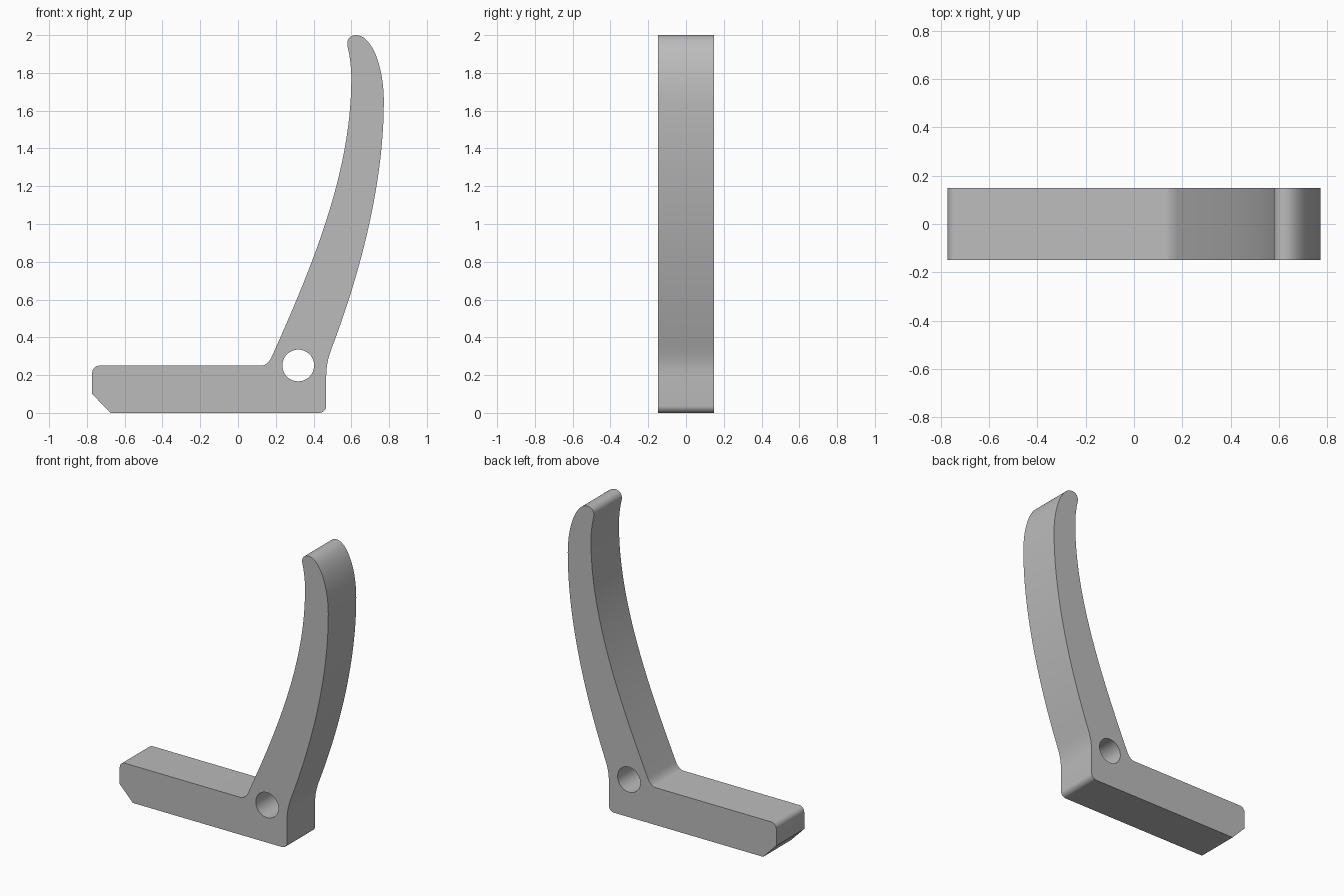
import bpy, bmesh, math
from mathutils import Vector
from mathutils.geometry import interpolate_bezier

cube = bpy.data.objects.get("Cube")
if cube:
    bpy.data.objects.remove(cube)

HALF_WIDTH = 0.148

# Flat grey material
grey = bpy.data.materials.new("plain_grey")
grey.use_nodes = True
colour = (0.5, 0.5, 0.5, 1)
grey.diffuse_color = colour
grey.node_tree.nodes["Principled BSDF"].inputs["Base Color"].default_value = colour


def bend(a, b, c, d, steps):
    """Points along a cubic curve in the side profile."""
    pts = [Vector((x, z, 0)) for x, z in (a, b, c, d)]
    return [(p.x, p.y) for p in interpolate_bezier(*pts, steps)]


def fillet(a, corner, d, steps=8):
    """Rounded corner between two tangent points."""
    k = 0.55
    b, c = [tuple(p + (q - p) * k for p, q in zip(end, corner)) for end in (a, d)]
    return bend(a, b, c, d, steps)


# Side profile: foot, upright inner edge, rounded tip, outer edge, heel
outline = [(-0.675, 0), (-0.772, 0.10)]
outline += fillet((-0.772, 0.213), (-0.772, 0.25), (-0.735, 0.25))
outline += fillet((0.125, 0.25), (0.16, 0.25), (0.18, 0.30))
outline += bend((0.18, 0.30), (0.40, 0.79), (0.60, 1.28), (0.60, 1.77), 24)
outline += bend((0.60, 1.77), (0.60, 1.83), (0.592, 1.89), (0.58, 1.94), 8)
outline += bend((0.58, 1.94), (0.572, 1.975), (0.594, 2.0), (0.625, 2.0), 10)
outline += bend((0.625, 2.0), (0.71, 2.0), (0.772, 1.83), (0.772, 1.65), 20)
outline += bend((0.772, 1.65), (0.772, 1.2), (0.64, 0.72), (0.495, 0.34), 24)
outline += bend((0.495, 0.34), (0.477, 0.29), (0.467, 0.25), (0.467, 0.19), 10)
outline += fillet((0.467, 0.037), (0.467, 0), (0.43, 0))

# Pivot hole through the corner
hole = [(0.319 + 0.084 * math.cos(a), 0.251 + 0.084 * math.sin(a))
        for a in (math.tau * i / 48 for i in range(48))]

# Filled profile, extruded to the full width
curve = bpy.data.curves.new("bracket_profile", "CURVE")
curve.dimensions = "2D"
curve.fill_mode = "BOTH"
curve.extrude = HALF_WIDTH
for loop in (outline, hole):
    loop = [p for i, p in enumerate(loop) if math.dist(p, loop[i - 1]) > 1e-5]
    spline = curve.splines.new("POLY")
    spline.points.add(len(loop) - 1)
    spline.use_cyclic_u = True
    for point, (x, z) in zip(spline.points, loop):
        point.co = (x, z, 0, 1)
curve.materials.append(grey)

bracket = bpy.data.objects.new("angled_bracket", curve)
bpy.context.collection.objects.link(bracket)
bracket.rotation_euler.x = math.pi / 2
bpy.ops.object.select_all(action="DESELECT")
bracket.select_set(True)
bpy.context.view_layer.objects.active = bracket
bpy.ops.object.convert(target="MESH")
bracket = bpy.context.object
bpy.ops.object.transform_apply(location=False, rotation=True, scale=False)

# Weld the caps to the walls
bm = bmesh.new()
bm.from_mesh(bracket.data)
bmesh.ops.remove_doubles(bm, verts=bm.verts, dist=1e-5)
bmesh.ops.recalc_face_normals(bm, faces=bm.faces)
bm.to_mesh(bracket.data)
bm.free()
bpy.ops.object.shade_smooth_by_angle(angle=math.radians(30))
